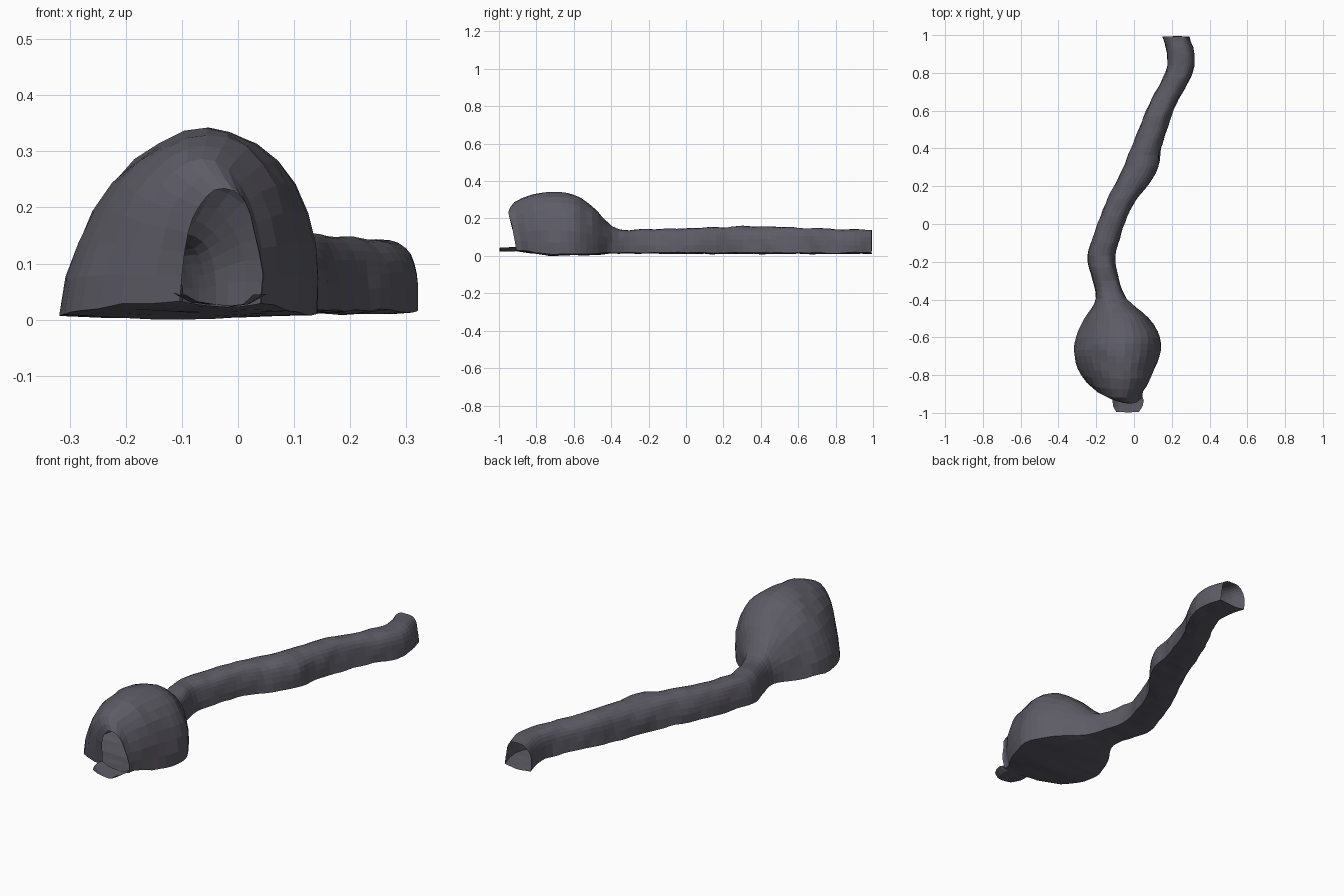
import bpy, bmesh, math
from mathutils import Vector, noise

if "Cube" in bpy.data.objects:
    bpy.data.objects.remove(bpy.data.objects["Cube"])

# Chamber stations: y, centre x, half width, roof height
CHAMBER = [(-0.905, -0.03, 0.072, 0.235), (-0.875, -0.08, 0.125, 0.285),
           (-0.80, -0.095, 0.185, 0.33), (-0.70, -0.093, 0.223, 0.34),
           (-0.60, -0.085, 0.223, 0.328), (-0.50, -0.093, 0.167, 0.265),
           (-0.42, -0.113, 0.098, 0.18)]
# Tunnel centre line: y, x
TUNNEL = [(-0.36, -0.129), (-0.20, -0.172), (-0.10, -0.155), (0.10, -0.08),
          (0.27, 0.024), (0.40, 0.064), (0.60, 0.135), (0.80, 0.237),
          (0.90, 0.248), (0.993, 0.221)]
ARCH, FLOOR = 16, 5


def tunnel_station(y, x):
    """The bore is widest and tallest near the middle bulge."""
    bulge = math.exp(-((y - 0.28) / 0.12) ** 2)
    return (y, x, 0.072 + 0.022 * bulge, 0.141 + 0.017 * math.exp(-((y - 0.35) / 0.35) ** 2))


def spline(rows, step=0.03):
    """Catmull-Rom interpolation of the stations at an even spacing."""
    out = []
    for i in range(len(rows) - 1):
        p0, p1 = rows[max(i - 1, 0)], rows[i]
        p2, p3 = rows[i + 1], rows[min(i + 2, len(rows) - 1)]
        sub = max(2, round((p2[0] - p1[0]) / step))
        for k in range(sub):
            t = k / sub
            out.append([0.5 * (2 * b + (c - a) * t + (2 * a - 5 * b + 4 * c - d) * t * t
                               + (3 * b - a - 3 * c + d) * t ** 3)
                        for a, b, c, d in zip(p0, p1, p2, p3)])
    return out + [list(rows[-1])]


def section(y, cx, w, top):
    """Closed arch-shaped ring: wall and roof, then the floor back."""
    dome = min(max((top - 0.15) / 0.15, 0.0), 1.0)
    p = 0.7 + 0.3 * dome                              # square bore, round dome
    over = 0.045 * min(max((-0.75 - y) / 0.12, 0.0), 1.0)   # overhanging mouth
    skew = 0.04 * dome * min(max((y + 0.92) / 0.1, -0.3), 1.0)
    z0 = 0.017 - 0.008 * dome + 0.018 * over / 0.045
    pts = []
    for i in range(ARCH + 1):
        a = math.pi * i / ARCH
        c, s = math.cos(a), max(math.sin(a), 0.0)
        x = cx + w * math.copysign(abs(c) ** p, c) + skew * s
        pts.append(Vector((x, y - over * s, z0 + (top - z0) * s ** p)))
    for i in range(1, FLOOR):
        u = -1 + 2 * i / FLOOR
        pts.append(Vector((cx + w * u, y, z0 - 0.006 * (1 - u * u))))
    return pts


def rough(v):
    """Gentle rock-like unevenness that stays above the ground."""
    n = noise.noise_vector(v * 14.0)
    q = v + Vector((n.x * 0.007, n.y * 0.004, n.z * 0.006))
    q.z = max(q.z, 0.0)
    q.y = min(max(q.y, -1.0), 1.0)
    return q


def grid_object(name, rows, closed):
    """Skin rows of points with quads."""
    bm = bmesh.new()
    vs = [[bm.verts.new(rough(p)) for p in r] for r in rows]
    n = len(rows[0])
    for a, b in zip(vs, vs[1:]):
        for i in range(n if closed else n - 1):
            j = (i + 1) % n
            bm.faces.new((a[i], a[j], b[j], b[i]))
    bmesh.ops.recalc_face_normals(bm, faces=bm.faces)
    me = bpy.data.meshes.new(name)
    bm.to_mesh(me)
    bm.free()
    me.materials.append(rock)
    ob = bpy.data.objects.new(name, me)
    bpy.context.collection.objects.link(ob)


rock = bpy.data.materials.new("rock")
rock.diffuse_color = (0.11, 0.105, 0.13, 1)
rock.use_nodes = True
rock.node_tree.nodes["Principled BSDF"].inputs["Base Color"].default_value = rock.diffuse_color

# Domed chamber and winding tunnel, open at both ends
stations = CHAMBER + [tunnel_station(*t) for t in TUNNEL]
grid_object("cave_shell", [section(*r) for r in spline(stations)], True)

# Floor lip sticking out of the front opening, edges curled up
lip = []
for k in range(4):
    y = -0.90 - 0.097 * k / 3
    w = 0.074 + 0.014 * math.sin(math.pi * k / 3) - 0.004 * k
    lip.append([Vector((-0.034 + w * (i / 3 - 1), y, 0.027 + 0.018 * abs(i / 3 - 1) ** 4))
                for i in range(7)])
grid_object("entrance_floor_lip", lip, False)
